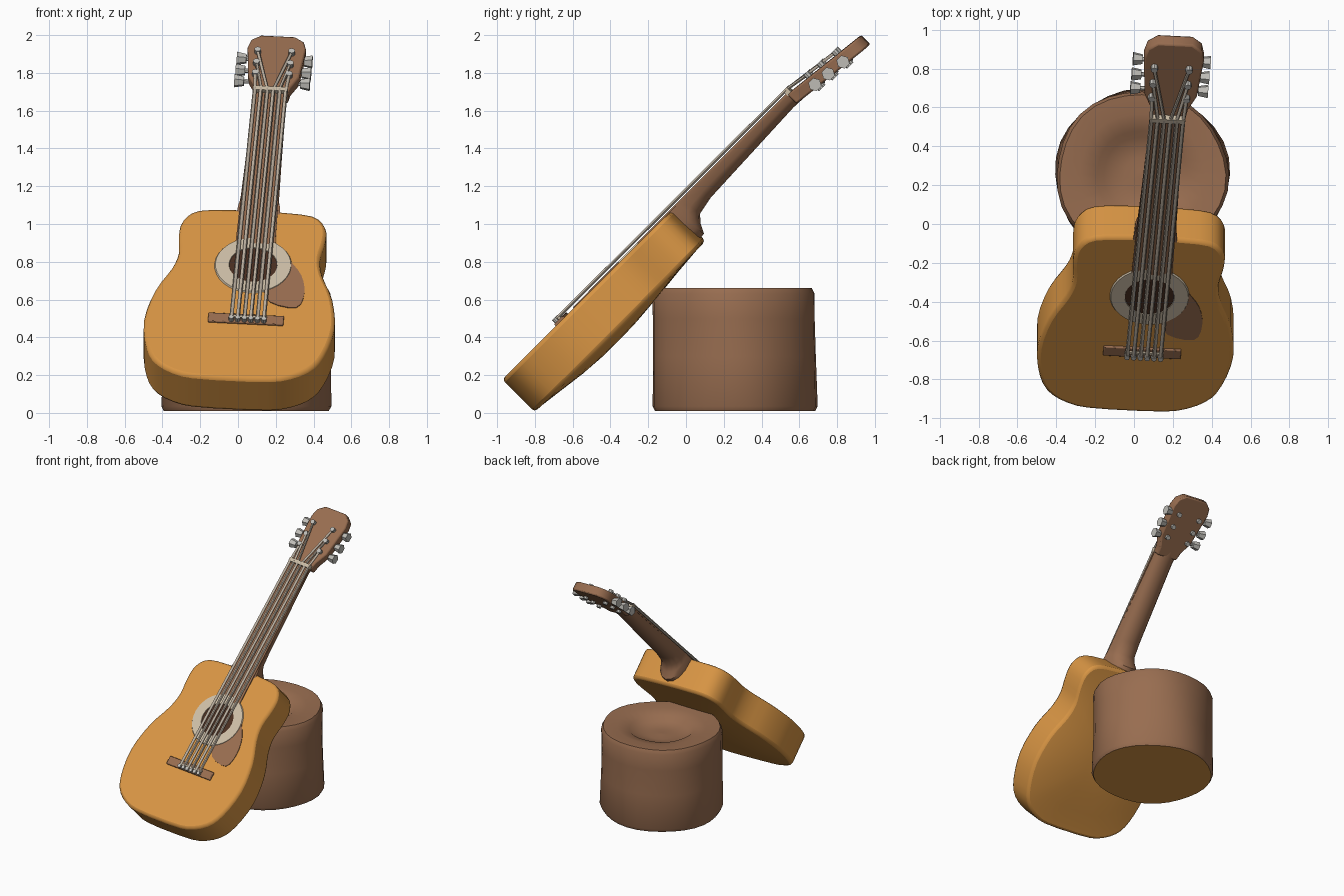
import bpy, bmesh, math
from mathutils import Vector, Matrix

if "Cube" in bpy.data.objects:
    bpy.data.objects.remove(bpy.data.objects["Cube"])


def material(name, r, g, b):
    m = bpy.data.materials.new(name)
    lin = [((c / 255 + 0.055) / 1.055) ** 2.4 for c in (r, g, b)]
    m.diffuse_color = (*lin, 1)
    m.use_nodes = True
    m.node_tree.nodes["Principled BSDF"].inputs["Base Color"].default_value = m.diffuse_color
    return m


ORANGE = material("honey_wood", 216, 149, 68)
BROWN = material("brown_wood", 152, 109, 80)
CREAM = material("cream_inlay", 205, 190, 166)
STRING = material("string_metal", 188, 176, 160)
SILVER = material("silver_metal", 192, 190, 184)
DARK = material("dark_hole", 74, 46, 32)

# Guitar frame: local x = across, y = along the neck, z = out of the soundboard
GUITAR = (Matrix.Translation((0.06, -0.575, 0.575))
          @ Matrix.Rotation(math.radians(45), 4, 'X')
          @ Matrix.Rotation(-0.07, 4, 'Z'))


def finish(bm, name, mats, matrix=GUITAR, angle=40, bevel=0, segs=2):
    bmesh.ops.recalc_face_normals(bm, faces=bm.faces)
    me = bpy.data.meshes.new(name)
    bm.to_mesh(me)
    bm.free()
    ob = bpy.data.objects.new(name, me)
    bpy.context.collection.objects.link(ob)
    for m in mats:
        me.materials.append(m)
    ob.matrix_world = matrix
    if bevel:
        mod = ob.modifiers.new("bevel", 'BEVEL')
        mod.width, mod.segments, mod.limit_method = bevel, segs, 'ANGLE'
        mod.angle_limit = math.radians(50)
    bpy.ops.object.select_all(action='DESELECT')
    ob.select_set(True)
    bpy.context.view_layer.objects.active = ob
    bpy.ops.object.shade_smooth_by_angle(angle=math.radians(angle))
    return ob


def loft(bm, rings, caps=True):
    loops = [[bm.verts.new(p) for p in ring] for ring in rings]
    n = len(loops[0])
    for a, b in zip(loops, loops[1:]):
        for i in range(n):
            bm.faces.new((a[i], a[(i + 1) % n], b[(i + 1) % n], b[i]))
    if caps:
        bm.faces.new(loops[0])
        bm.faces.new(loops[-1])


def plate(name, outline, z0, z1, mat, bevel=0, angle=40):
    """Extruded outline; z0 and z1 may be numbers or functions of y."""
    f = lambda z, y: z(y) if callable(z) else z
    bm = bmesh.new()
    loft(bm, [[(x, y, f(z, y)) for x, y in outline] for z in (z0, z1)])
    return finish(bm, name, [mat], bevel=bevel, angle=angle)


def mirrored(half):
    return half + [(-x, y) for x, y in reversed(half) if x > 0]


def smooth_curve(pts, steps=3):
    """Catmull-Rom through the points of an open half outline."""
    p = [Vector(q) for q in pts]
    p = [p[0] * 2 - p[1]] + p + [p[-1] * 2 - p[-2]]
    out = []
    for i in range(1, len(p) - 2):
        a, b, c, d = p[i - 1:i + 3]
        for k in range(steps):
            t = k / steps
            v = 0.5 * (2 * b + (c - a) * t + (2 * a - 5 * b + 4 * c - d) * t ** 2
                       + (3 * b - a - 3 * c + d) * t ** 3)
            out.append((v.x, v.y))
    return out + [tuple(pts[-1])]


def circle(r, cx, cy, n=32):
    return [(cx + r * math.cos(2 * math.pi * i / n), cy + r * math.sin(2 * math.pi * i / n))
            for i in range(n)]


def rod(bm, a, b, r, n=6, r2=None):
    a, b = Vector(a), Vector(b)
    q = (b - a).to_track_quat('Z', 'Y')
    ring = circle(1, 0, 0, n)
    loft(bm, [[p + q @ Vector((x * k, y * k, 0)) for x, y in ring]
              for p, k in ((a, r), (b, r2 or r))])


# Body: waisted, slightly skewed outline, flat front and gently domed back
half = [(0.09, -0.56), (0.26, -0.545), (0.40, -0.47), (0.47, -0.35), (0.505, -0.14),
        (0.47, 0.08), (0.40, 0.25), (0.375, 0.37), (0.388, 0.5), (0.378, 0.61),
        (0.30, 0.69), (0.09, 0.71)]
body = [(x - 0.042 + 0.035 * (y + 0.1), y) for x, y in mirrored(smooth_curve(half))]


def dome(y):
    t = min(1, max(0, (y + 0.56) / 1.27))
    return math.sin(math.pi * t ** 0.8)


bm = bmesh.new()
rings = [[(x, y, 0.0) for x, y in body]]
for k in (1, 0.9, 0.7, 0.45, 0.2):
    ring = [(x * k - 0.02 * (1 - k), (y - 0.02) * k + 0.02) for x, y in body]
    rings.append([(x, y, -0.242 - dome(y) * (0.005 + 0.045 * (1 - k ** 2.5))) for x, y in ring])
loft(bm, rings)
finish(bm, "guitar_body", [ORANGE], bevel=0.02)

# Soundhole, rosette ring and pickguard
HY = 0.29
plate("soundhole", circle(0.13, 0, HY), -0.002, 0.004, DARK)
bm = bmesh.new()
rings = [[(x, y, z) for x, y in circle(r, 0, HY)]
         for r, z in ((0.205, 0.0), (0.2, 0.008), (0.128, 0.008), (0.125, 0.0))]
loft(bm, rings, caps=False)
finish(bm, "rosette", [CREAM])
guard = [(0.06, 0.13), (0.11, 0.02), (0.25, -0.01), (0.285, 0.1), (0.26, 0.23), (0.19, 0.34)]
plate("pickguard", smooth_curve(guard), -0.002, 0.005, BROWN)

# Bridge and saddle
plate("bridge", [(-0.21, -0.15), (0.19, -0.15), (0.19, -0.085), (-0.21, -0.085)],
      -0.01, 0.012, BROWN, bevel=0.005)
plate("saddle", [(-0.1, -0.12), (0.1, -0.12), (0.1, -0.105), (-0.1, -0.105)],
      0.005, 0.022, CREAM)

# Neck with a flared heel: (y, half width, depth)
bm = bmesh.new()
sections = [(0.68, 0.115, 0.215), (0.74, 0.11, 0.21), (0.765, 0.105, 0.16), (0.80, 0.102, 0.12),
            (0.90, 0.1, 0.1), (1.25, 0.092, 0.085), (1.55, 0.085, 0.072), (1.68, 0.09, 0.066)]
loft(bm, [[(w * math.cos(a), y, -d * abs(math.sin(a)) ** 0.8 - max(0, y - 1.58) * 0.12)
           for a in [math.pi * k / 8 for k in range(9)]] for y, w, d in sections])
finish(bm, "neck", [BROWN])
plate("fretboard", [(-0.105, 0.45), (0.105, 0.45), (0.088, 1.6), (-0.088, 1.6)],
      -0.004, 0.008, BROWN)
plate("nut", [(-0.092, 1.578), (0.092, 1.578), (0.092, 1.606), (-0.092, 1.606)],
      -0.01, 0.03, CREAM)


# Headstock, tilted backwards
def head(y):
    return -0.11 * (y - 1.58)


hs = mirrored([(0.086, 1.58), (0.095, 1.64), (0.135, 1.73), (0.155, 1.97), (0.14, 2.03), (0.09, 2.07)])
plate("headstock", [(x + 0.008, y) for x, y in hs], lambda y: head(y) - 0.07, head, BROWN, bevel=0.01)

# Strings over the neck, fanning out to the posts; pins at the bridge
strings, pegs = bmesh.new(), bmesh.new()
post_y = (1.73, 1.82, 1.92)
for side in (-1, 1):
    for k, y in enumerate(post_y):
        nx = side * (0.085 - 0.034 * k)
        post = (side * 0.09, y, head(y) + 0.015)
        rod(strings, (nx * 1.02, -0.13, 0.024), (nx * 0.97, 1.597, 0.021), 0.0105)
        rod(strings, (nx * 0.97, 1.597, 0.021), post, 0.009)
        # bridge pin
        rod(pegs, (nx * 1.02, -0.135, 0.005), (nx * 1.02, -0.135, 0.036), 0.014, 8)
        # post through the headstock, shaft and knob
        rod(pegs, (side * 0.09, y, head(y) - 0.09), (side * 0.09, y, head(y) + 0.028), 0.018, 8)
        z = head(y) - 0.05
        rod(pegs, (side * 0.09, y, z), (side * 0.165, y, z), 0.012, 6)
        rod(pegs, (side * 0.15, y, z), (side * 0.20, y, z), 0.026, 6, 0.036)
finish(strings, "strings", [STRING], angle=60)
finish(pegs, "tuning_pegs", [SILVER], angle=35)

# Tree stump with a hollowed top and a pale cut underside
bm = bmesh.new()
profile = [(0.97, 0.01), (1.0, 0.035), (0.985, 0.3), (0.98, 0.5), (0.985, 0.63), (0.95, 0.66),
           (0.72, 0.655), (0.52, 0.635), (0.44, 0.605), (0.2, 0.59), (0.05, 0.595)]
N = 32
rings = []
for r, z in profile:
    ring = []
    for i in range(N):
        a = 2 * math.pi * i / N
        k = r * (1 + 0.012 * math.sin(5 * a + 4 * z) + 0.008 * math.cos(3 * a))
        ring.append((0.45 * k * math.cos(a), 0.437 * k * math.sin(a), z))
    rings.append(ring)
loft(bm, rings)
for f in bm.faces:
    if f.calc_center_median().z < 0.012:
        f.material_index = 1
finish(bm, "stump", [BROWN, ORANGE], matrix=Matrix.Translation((0.04, 0.255, 0)), angle=50)
